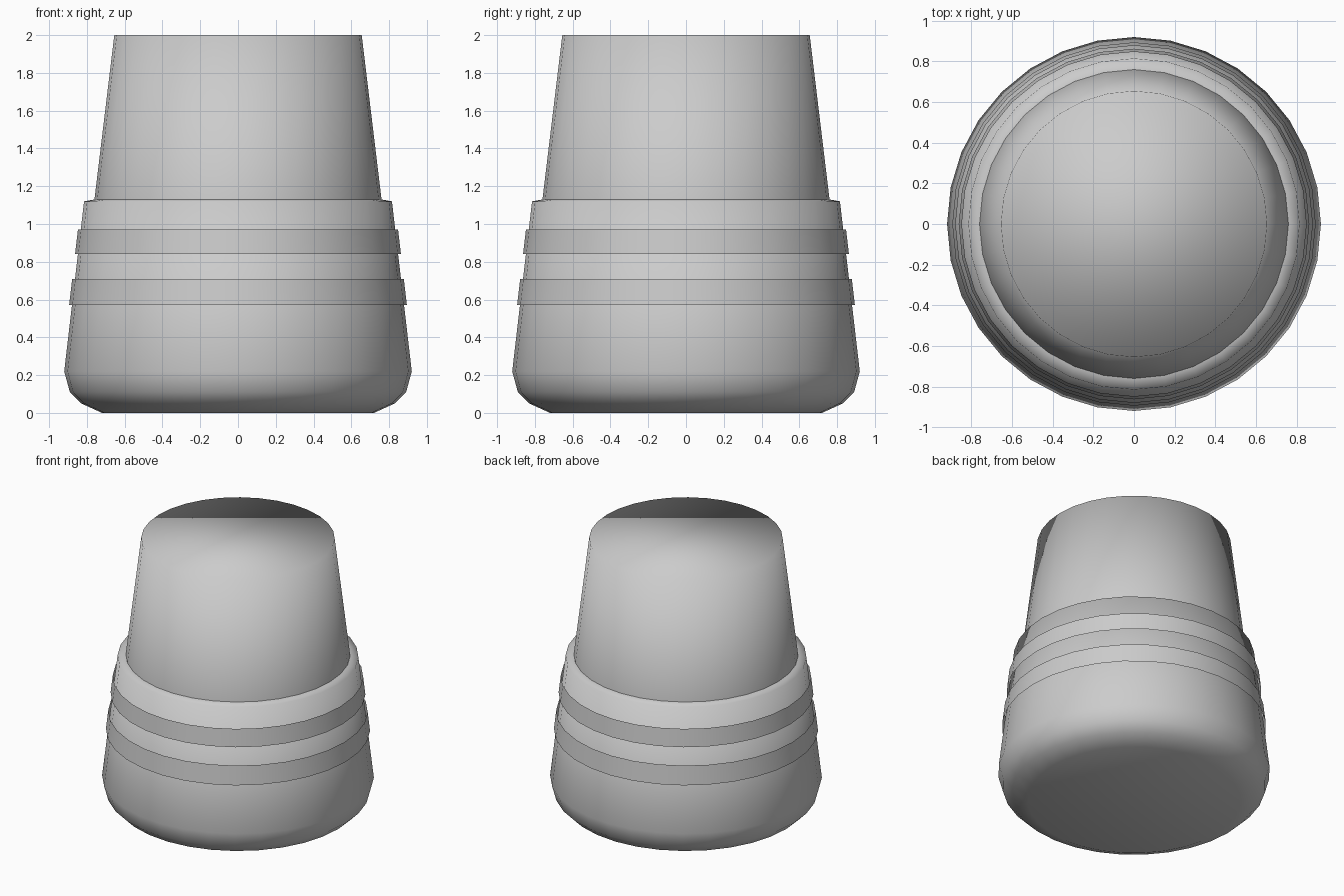
import bpy, bmesh
from math import cos, sin, tau

if "Cube" in bpy.data.objects:
    bpy.data.objects.remove(bpy.data.objects["Cube"])

SIDES = 32

def lathe(name, profile, cap_bottom=False, cap_top=False):
    """Revolve an (r, z) profile, listed bottom to top, around the z axis."""
    bm = bmesh.new()
    rings = [[bm.verts.new((r * cos(tau * i / SIDES), r * sin(tau * i / SIDES), z))
              for i in range(SIDES)] for r, z in profile]
    for a, b in zip(rings, rings[1:]):
        for i in range(SIDES):
            j = (i + 1) % SIDES
            bm.faces.new((a[i], a[j], b[j], b[i]))
    if cap_bottom:
        bm.faces.new(rings[0][::-1])
    if cap_top:
        bm.faces.new(rings[-1])
    for f in bm.faces:
        f.smooth = True
    me = bpy.data.meshes.new(name)
    bm.to_mesh(me)
    bm.free()
    ob = bpy.data.objects.new(name, me)
    bpy.context.collection.objects.link(ob)
    return ob

# Rounded lower body with a sloping shoulder
lathe("lower_body", [(0.72, 0), (0.83, 0.05), (0.89, 0.11), (0.92, 0.22),
                     (0.815, 1.12), (0.76, 1.13)], cap_bottom=True)

# Tapered upper body with a flat, smooth-shaded top
lathe("upper_body", [(0.76, 1.13), (0.655, 2.0)], cap_top=True)

# Two thin raised bands around the lower body
for name, z0, z1 in (("lower_band", 0.57, 0.71), ("upper_band", 0.84, 0.97)):
    wall = lambda z: 0.92 - (z - 0.22) * 0.105 / 0.9
    lathe(name, [(wall(z0) + 0.015, z0), (wall(z1) + 0.015, z1)])
